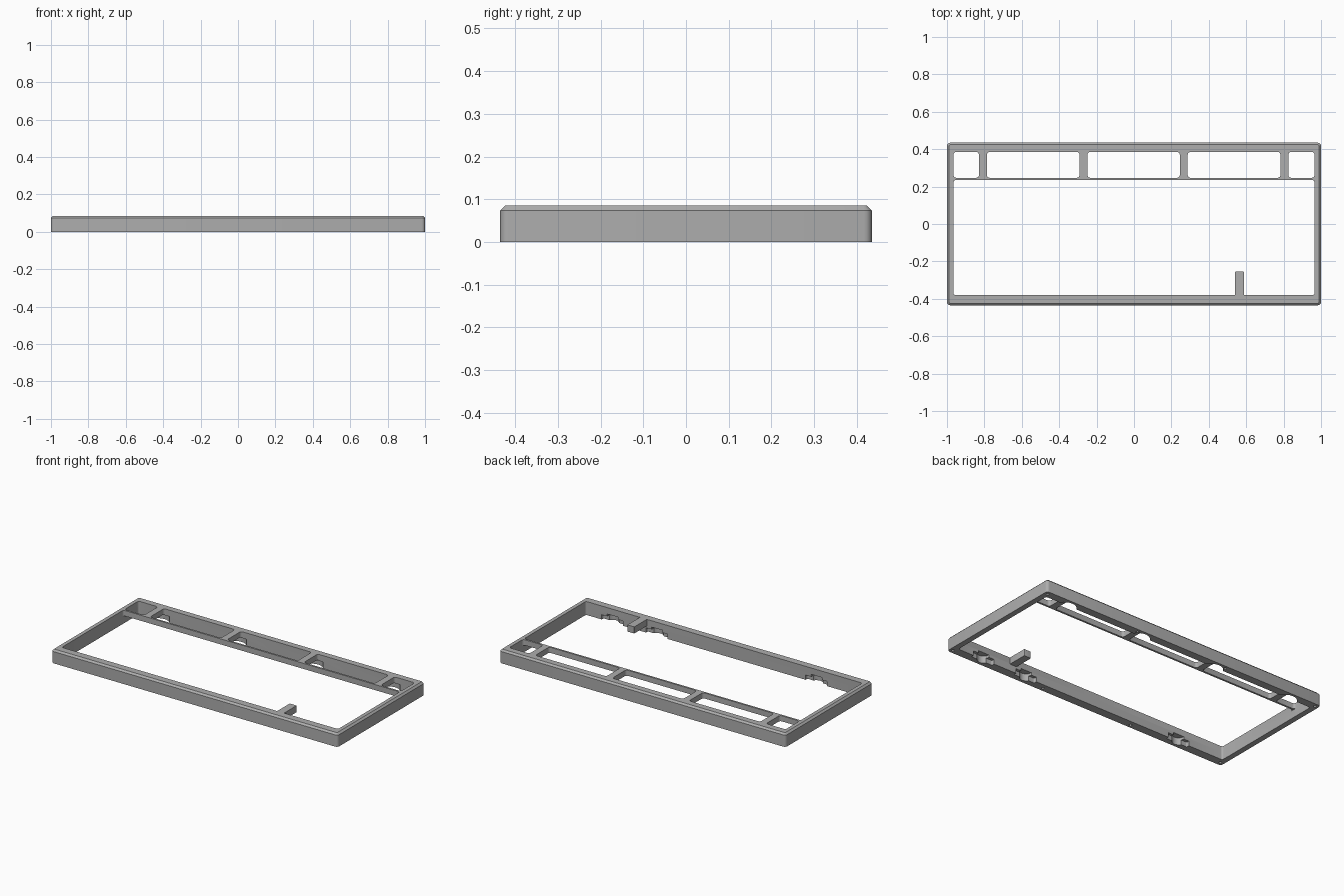
import bpy
import math

if "Cube" in bpy.data.objects:
    bpy.data.objects.remove(bpy.data.objects["Cube"])

grey = bpy.data.materials.new("mid_grey")
grey.use_nodes = True
grey.diffuse_color = (0.42, 0.42, 0.42, 1)
grey.node_tree.nodes["Principled BSDF"].inputs["Base Color"].default_value = (0.42, 0.42, 0.42, 1)

HEIGHT = 0.085
PLATE = 0.05      # underside of the thin top bars
FRONT, BACK = -0.38, 0.385
SIDE = 0.965


def rounded_rect(x0, x1, y0, y1, r, steps=4):
    """Outline of a rectangle with round corners, counter-clockwise."""
    pts = []
    corners = [(x1 - r, y1 - r), (x0 + r, y1 - r), (x0 + r, y0 + r), (x1 - r, y0 + r)]
    for quarter, (cx, cy) in enumerate(corners):
        for s in range(steps + 1):
            a = (quarter + s / steps) * math.pi / 2
            pts.append((cx + r * math.cos(a), cy + r * math.sin(a)))
    return pts


def circle(cx, cy, r, n=24):
    return [(cx + r * math.cos(i * math.tau / n), cy + r * math.sin(i * math.tau / n))
            for i in range(n)]


def loft(name, rings):
    """Solid through (outline, z) rings with capped ends."""
    n = len(rings[0][0])
    verts = [(x, y, z) for outline, z in rings for x, y in outline]
    faces = [tuple(reversed(range(n))), tuple(range(len(verts) - n, len(verts)))]
    for k in range(len(rings) - 1):
        for i in range(n):
            j = (i + 1) % n
            faces.append((k * n + i, k * n + j, k * n + n + j, k * n + n + i))
    mesh = bpy.data.meshes.new(name)
    mesh.from_pydata(verts, [], faces)
    mesh.materials.append(grey)
    obj = bpy.data.objects.new(name, mesh)
    bpy.context.collection.objects.link(obj)
    return obj


# Case body with a chamfered top rim
body = loft("case_frame", [
    (rounded_rect(-1, 1, -0.435, 0.435, 0.018), 0),
    (rounded_rect(-1, 1, -0.435, 0.435, 0.018), 0.074),
    (rounded_rect(-0.989, 0.989, -0.424, 0.424, 0.008), HEIGHT)])


def cut(name, outline, z0, z1):
    cutter = loft(name, [(outline, z0), (outline, z1)])
    cutter.hide_render = True
    mod = body.modifiers.new(name, "BOOLEAN")
    mod.operation = "DIFFERENCE"
    mod.solver = "EXACT"
    mod.object = cutter
    bpy.context.view_layer.objects.active = body
    bpy.ops.object.modifier_apply(modifier=name)
    bpy.data.objects.remove(cutter)


# Hollow underside, leaving the thin bars at the top
cut("underside", rounded_rect(-SIDE, SIDE, FRONT, BACK, 0.012), -0.1, PLATE)

# Large key opening and the row of five windows
cut("main_opening", rounded_rect(-SIDE, SIDE, FRONT, 0.235, 0.012), -0.1, 0.2)
posts = [-0.808, -0.27, 0.266, 0.804]
edges = [-SIDE] + [p + s * 0.021 for p in posts for s in (-1, 1)] + [SIDE]
for x0, x1 in zip(edges[::2], edges[1::2]):
    cut("window", rounded_rect(x0, x1, 0.247, BACK, 0.015), -0.1, 0.2)

# Rounded clearance pockets under the posts
for x in posts:
    cut("back_pocket", circle(x, 0.352, 0.068), -0.1, 0.045)

# Stepped clearance pockets in the front wall
for x in (0.78, 0.47, -0.645):
    cut("front_pocket", rounded_rect(x - 0.075, x + 0.075, -0.398, -0.33, 0.006), -0.1, 0.03)
    cut("front_pocket_deep", circle(x, -0.38, 0.038), -0.1, 0.045)

# Screw holes in the bottom edge
for y in (-0.412, 0.412):
    for x in (-0.977, -0.32, 0.32, 0.977):
        cut("screw_hole", circle(x, y, 0.009, 12), -0.1, 0.05)

# Divider tab on the front wall
loft("divider_tab", [
    (rounded_rect(0.54, 0.588, -0.385, -0.255, 0.004), 0.043),
    (rounded_rect(0.54, 0.588, -0.385, -0.255, 0.004), HEIGHT)])

# Crisp shading with smooth round corners
bpy.ops.object.select_all(action="DESELECT")
for obj in (body, bpy.data.objects["divider_tab"]):
    obj.select_set(True)
bpy.context.view_layer.objects.active = body
bpy.ops.object.shade_smooth_by_angle(angle=math.radians(30))
